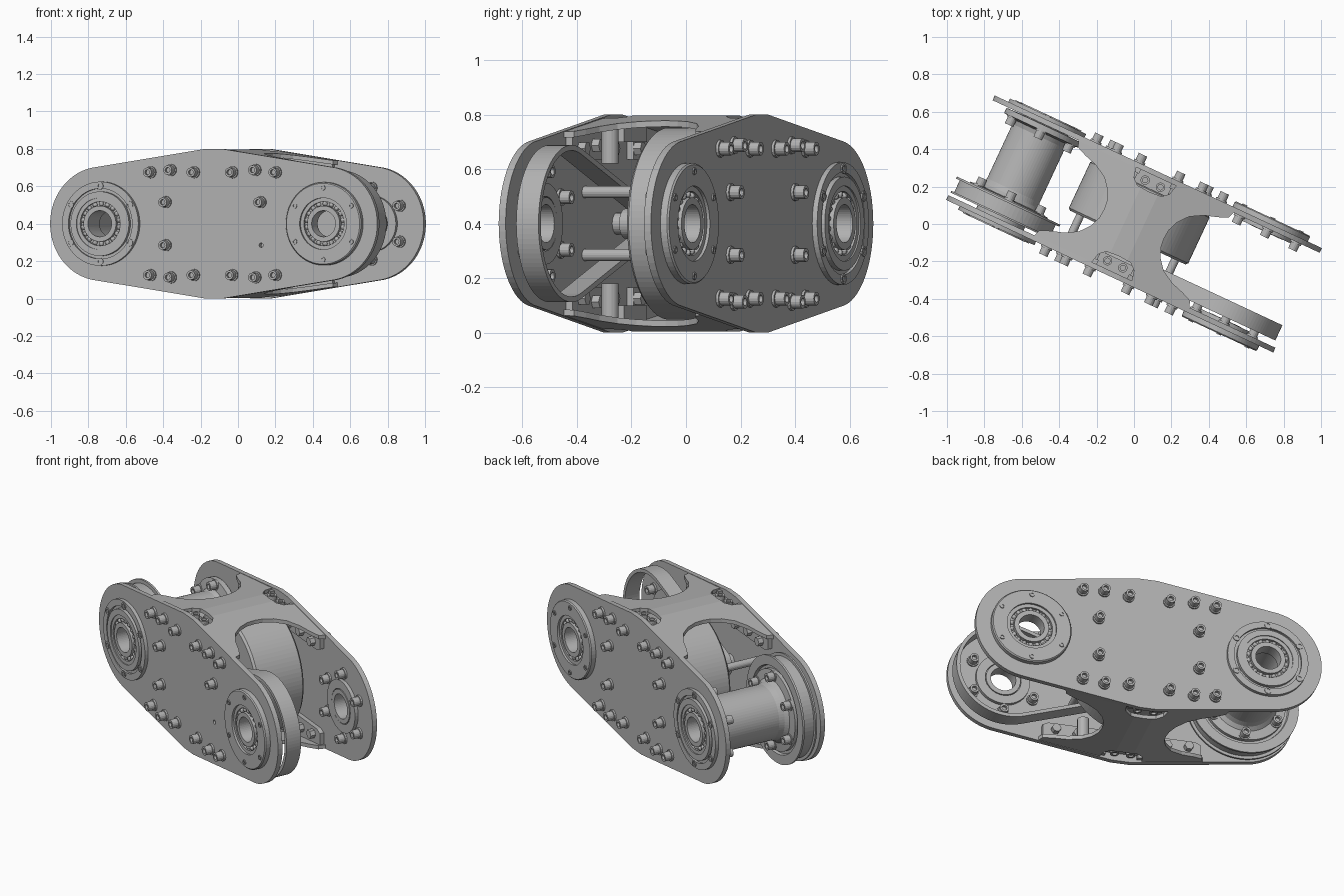
import bpy, bmesh, math
from mathutils import Matrix, Vector
from mathutils.geometry import convex_hull_2d

cube = bpy.data.objects.get("Cube")
if cube:
    bpy.data.objects.remove(cube)

grey = bpy.data.materials.new("machined grey")
grey.use_nodes = True
grey.diffuse_color = (0.45, 0.45, 0.45, 1)
grey.node_tree.nodes["Principled BSDF"].inputs["Base Color"].default_value = (0.45, 0.45, 0.45, 1)

TURN = Matrix.Rotation(math.radians(-25), 4, 'Z')   # whole link stands turned about z
MID, END = 0.4, 0.66                                # axle height, axle offset from centre
INNER, OUTER = 0.28, 0.308                          # plate faces
parts = []


def finish(name, bm):
    bmesh.ops.remove_doubles(bm, verts=bm.verts, dist=1e-5)
    bmesh.ops.recalc_face_normals(bm, faces=bm.faces)
    bm.transform(TURN)
    mesh = bpy.data.meshes.new(name)
    bm.to_mesh(mesh)
    bm.free()
    mesh.materials.append(grey)
    ob = bpy.data.objects.new(name, mesh)
    bpy.context.collection.objects.link(ob)
    parts.append(ob)
    return ob


def lathe(name, profile, centers, side=1, base=0, n=48, upright=False):
    """Spin a closed (radius, height) profile about each centre, along y or z."""
    bm = bmesh.new()
    for a, b in centers:
        rings = []
        for r, h in profile:
            ring = []
            for i in range(n):
                t = math.tau * i / n
                c, s, d = r * math.cos(t), r * math.sin(t), side * (base + h)
                ring.append(bm.verts.new((a + c, b + s, MID + d) if upright else (a + c, d, b + s)))
            rings.append(ring)
        for j, ring in enumerate(rings):
            nxt = rings[(j + 1) % len(rings)]
            if profile[j][0] == 0 and profile[(j + 1) % len(profile)][0] == 0:
                continue
            for i in range(n):
                k = (i + 1) % n
                bm.faces.new((ring[i], ring[k], nxt[k], nxt[i]))
    return finish(name, bm)


def tube(r0, r1, h0, h1):
    return [(r0, h0), (r1, h0), (r1, h1), (r0, h1)]


def circle(u, z, r, n=64):
    return [(u + r * math.cos(math.tau * i / n), z + r * math.sin(math.tau * i / n)) for i in range(n)]


def hull(pts):
    return [pts[i] for i in convex_hull_2d([Vector(p) for p in pts])]


def slab(name, loops, y0, y1):
    """Flat sheet in x-z from an outline plus holes, with thickness along y."""
    bm = bmesh.new()
    for loop in loops:
        vs = [bm.verts.new((u, y0, z)) for u, z in loop]
        for i, v in enumerate(vs):
            bm.edges.new((v, vs[i - 1]))
    bmesh.ops.triangle_fill(bm, edges=bm.edges, use_beauty=True)
    res = bmesh.ops.extrude_face_region(bm, geom=bm.faces[:])
    moved = [g for g in res["geom"] if isinstance(g, bmesh.types.BMVert)]
    bmesh.ops.translate(bm, verts=moved, vec=(0, y1 - y0, 0))
    return finish(name, bm)


def box(name, lo, hi):
    bm = bmesh.new()
    bmesh.ops.create_cube(bm, size=1)
    for v in bm.verts:
        v.co = [l + (c + 0.5) * (h - l) for c, l, h in zip(v.co, lo, hi)]
    return finish(name, bm)


def bolt_circle(u, r, n=6, phase=0.5):
    return [(u + r * math.cos(math.tau * (i + phase) / n), MID + r * math.sin(math.tau * (i + phase) / n))
            for i in range(n)]


BOLT = [(0, 0), (0.032, 0), (0.032, 0.01), (0.025, 0.01), (0.025, 0.048),
        (0.014, 0.048), (0.014, 0.03), (0, 0.03)]
SCREW = [(0, 0), (0.014, 0), (0.014, 0.005), (0.008, 0.005), (0.008, 0.001), (0, 0.001)]

edge_bolts = [(u * s, MID + t * z) for s in (-1, 1) for t in (-1, 1)
              for u, z in ((0.113, 0.275), (0.25, 0.287), (0.37, 0.275))]
mid_bolts = [(u, MID + z) for u in (-0.28, 0.28) for z in (-0.115, 0.115)]

# side plate outline: round ends and a shallow apex, with two bearing holes
outline = hull(circle(END, MID, 0.305) + circle(-END, MID, 0.305)
               + [(a, z) for a in (-0.05, 0.05) for z in (0, 0.8)])

for side, label in ((-1, "front"), (1, "back")):
    holes = [circle(u, MID, 0.135, 48) for u in (-END, END)]
    if side < 0:
        holes.append(circle(0.28, MID - 0.115, 0.012, 12))
    slab(label + "_plate", [outline] + holes, side * INNER, side * OUTER)
    shown = [b for b in mid_bolts if side > 0 or b != mid_bolts[2]]
    lathe(label + "_plate_bolts", BOLT, edge_bolts + shown, side, OUTER, 16)
    lathe(label + "_plate_nuts", tube(0, 0.026, 0, 0.03), edge_bolts, -side, -0.255, 6)

    # bearings in both ends
    ends = [(-END, MID), (END, MID)]
    lathe(label + "_outer_races", tube(0.118, 0.14, 0.262, 0.328), ends, side)
    lathe(label + "_inner_races", tube(0.07, 0.096, 0.258, 0.334), ends, side)
    lathe(label + "_bearing_cages", tube(0.094, 0.12, 0.275, 0.312), ends, side)
    bm = bmesh.new()
    for u in (-END, END):
        for x, z in bolt_circle(u, 0.107, 18):
            bmesh.ops.create_uvsphere(bm, u_segments=10, v_segments=6, radius=0.014,
                                      matrix=Matrix.Translation((x, side * 0.313, z)))
    finish(label + "_bearing_balls", bm)

    # raised cap on one end, grooved retainer on the other
    lathe(label + "_bearing_cap", [(0.138, 0), (0.222, 0), (0.222, 0.026), (0.216, 0.032), (0.138, 0.032)],
          [(END, MID)], side, OUTER, 64)
    lathe(label + "_cap_screws", SCREW, bolt_circle(END, 0.192), side, OUTER + 0.032, 12)
    lathe(label + "_retainer", [(0.138, 0), (0.225, 0), (0.225, 0.02), (0.188, 0.02), (0.188, 0.006),
                                (0.172, 0.006), (0.172, 0.026), (0.138, 0.026)],
          [(-END, MID)], side, OUTER, 64)
    lathe(label + "_retainer_screws", [(r * 1.4, h) for r, h in SCREW], bolt_circle(-END, 0.202),
          side, OUTER + 0.02, 12)

    # inner bearing boss and bolts on the open end
    lathe(label + "_inner_boss", tube(0.1, 0.15, 0, 0.02), [(END, MID)], -side, -INNER)
    lathe(label + "_boss_bolts", BOLT, bolt_circle(END, 0.192), -side, -INNER, 16)

# output axle: flanged pulley, flared tube and mounting flange
axle = [(-END, MID)]
lathe("axle_pulley", [(0.07, -0.262), (0.3, -0.262), (0.3, -0.252), (0.283, -0.252), (0.283, -0.182),
                      (0.305, -0.182), (0.305, -0.17), (0.25, -0.17), (0.245, -0.185), (0.07, -0.185)],
      axle, n=72)
lathe("axle_tube", [(0.085, -0.27), (0.23, -0.19), (0.23, -0.165), (0.18, -0.16), (0.162, -0.14), (0.155, -0.11),
                    (0.155, 0.21), (0.165, 0.235), (0.22, 0.245), (0.22, 0.275), (0.085, 0.28)], axle, n=64)
lathe("pulley_bolts", BOLT, bolt_circle(-END, 0.202), 1, -0.168, 16)
lathe("flange_bolts", BOLT, bolt_circle(-END, 0.195), -1, -0.245, 16)

# motor drum with shaft and standoffs to the front plate
lathe("motor_drum", [(0, -0.08), (0.34, -0.08), (0.352, -0.068), (0.352, 0.2), (0.34, 0.212), (0, 0.212)],
      [(0, MID)], n=96)
lathe("motor_mount", tube(0, 0.2, 0.2, 0.282), [(0, MID)])
lathe("motor_shaft", tube(0, 0.04, -0.28, -0.07), [(0, MID)], n=24)
lathe("motor_pulley", tube(0.03, 0.055, -0.245, -0.155), [(0, MID)], n=32)
lathe("standoffs", tube(0, 0.022, -0.282, -0.07), mid_bolts, n=20)

# drive belt wrapping the open end and narrowing to the motor pulley
loops = [hull(circle(END, MID, 0.288 - t, 96) + circle(0, MID, 0.075 - t, 32)) for t in (0, 0.02)]
slab("drive_belt", loops, -0.245, -0.155)

# folded cross brackets, top and bottom
quarter = [(0, 0.19), (0.07, 0.195), (0.105, 0.225), (0.12, 0.29), (0.46, 0.29), (0.445, 0.245),
           (0.39, 0.222), (0.32, 0.2), (0.25, 0.16), (0.205, 0.105), (0.183, 0.05), (0.178, 0)]
right = quarter + [(u, -v) for u, v in quarter[-2::-1]]
cross = right + [(-u, v) for u, v in right[-2:0:-1]]
for side, label in ((1, "top"), (-1, "bottom")):
    bm = bmesh.new()
    bm.faces.new([bm.verts.new((u, v, 0)) for u, v in cross])
    bmesh.ops.triangulate(bm, faces=bm.faces[:])
    for cut in (-0.05, 0.05):
        bmesh.ops.bisect_plane(bm, geom=bm.verts[:] + bm.edges[:] + bm.faces[:],
                               plane_co=(cut, 0, 0), plane_no=(1, 0, 0))
    res = bmesh.ops.extrude_face_region(bm, geom=bm.faces[:])
    lower = {g for g in res["geom"] if isinstance(g, bmesh.types.BMVert)}
    for v in bm.verts:
        drop = 0.145 * max(0, abs(v.co.x) - 0.05) + (0.022 if v in lower else 0)
        v.co.z = MID + side * (0.396 - drop)
    finish(label + "_bracket", bm)

    for s, where in ((-1, "front"), (1, "back")):
        # bolted tabs folded along the plates
        for m in (-1, 1):
            tab = [(0.09, 0.38), (0.44, 0.33), (0.44, 0.25), (0.41, 0.235), (0.09, 0.235)]
            slab(f"{label}_{where}_tab", [[(m * u, MID + side * z) for u, z in tab]], s * 0.255, s * INNER)
        # tensioner block seen through the bracket cut-out
        z = sorted((MID + side * 0.3, MID + side * 0.355))
        y = sorted((s * 0.205, s * INNER))
        box(f"{label}_{where}_block", (-0.1, y[0], z[0]), (0.1, y[1], z[1]))
        lathe(f"{label}_{where}_block_bolts", [(r, h * 0.6) for r, h in BOLT],
              [(u, s * 0.238) for u in (-0.045, 0.045)], side, 0.355, 16, upright=True)
    lathe(label + "_tension_post", tube(0, 0.032, 0.22, 0.35), [(0.23, -0.2)], side, 0, 20, upright=True)

# smooth rounds, crisp edges
for ob in bpy.context.view_layer.objects:
    ob.select_set(ob in parts)
bpy.context.view_layer.objects.active = parts[0]
bpy.ops.object.shade_smooth_by_angle(angle=math.radians(30))
